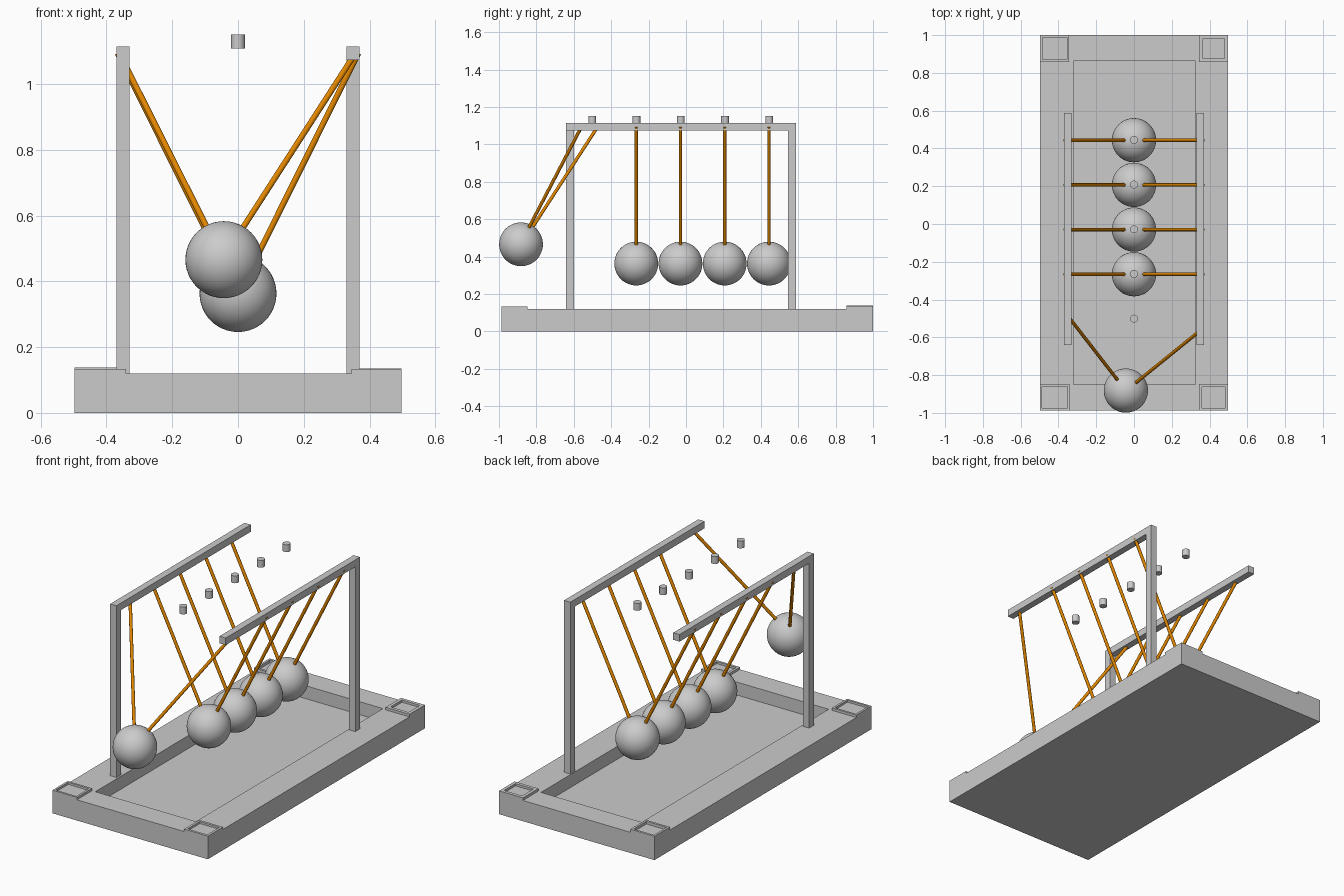
import bpy, bmesh
from mathutils import Vector, Matrix

if "Cube" in bpy.data.objects:
    bpy.data.objects.remove(bpy.data.objects["Cube"])


def finish(bm, name, smooth=False, mat=None):
    bmesh.ops.recalc_face_normals(bm, faces=bm.faces)
    for f in bm.faces:
        f.smooth = smooth and len(f.verts) <= 4
    mesh = bpy.data.meshes.new(name)
    bm.to_mesh(mesh)
    bm.free()
    if mat:
        mesh.materials.append(mat)
    ob = bpy.data.objects.new(name, mesh)
    bpy.context.collection.objects.link(ob)
    return ob


def box(name, lo, hi):
    lo, hi = Vector(lo), Vector(hi)
    bm = bmesh.new()
    bmesh.ops.create_cube(bm, size=1, matrix=Matrix.Translation((lo + hi) / 2)
                          @ Matrix.Diagonal((*(hi - lo), 1)))
    return finish(bm, name)


def tray(name, outer, inner, z0, z1, floor):
    """Block with a rectangular recess; outer / inner are (x0, x1, y0, y1)."""
    bm = bmesh.new()
    rings = []
    for (x0, x1, y0, y1), z in ((outer, z0), (outer, z1), (inner, z1), (inner, floor)):
        rings.append([bm.verts.new((x, y, z))
                      for x, y in ((x0, y0), (x1, y0), (x1, y1), (x0, y1))])
    for a, b in zip(rings, rings[1:]):
        for i in range(4):
            j = (i + 1) % 4
            bm.faces.new((a[i], a[j], b[j], b[i]))
    bm.faces.new(rings[0][::-1])
    bm.faces.new(rings[-1])
    return finish(bm, name)


def rod(name, a, b, r, sides=16, mat=None):
    a, b = Vector(a), Vector(b)
    d = b - a
    bm = bmesh.new()
    bmesh.ops.create_cone(bm, cap_ends=True, segments=sides, radius1=r, radius2=r,
                          depth=d.length, matrix=Matrix.Translation((a + b) / 2)
                          @ d.to_track_quat('Z', 'Y').to_matrix().to_4x4())
    return finish(bm, name, True, mat)


def ball(name, c, r):
    bm = bmesh.new()
    bmesh.ops.create_uvsphere(bm, u_segments=48, v_segments=24, radius=r,
                              matrix=Matrix.Translation(c))
    return finish(bm, name, True)


copper = bpy.data.materials.new("string_orange")
copper.diffuse_color = (0.75, 0.24, 0.0, 1)
copper.use_nodes = True
copper.node_tree.nodes["Principled BSDF"].inputs["Base Color"].default_value = copper.diffuse_color

# Base tray with four raised corner pads
FRONT, BACK = -0.987, 1.0
tray("base", (-0.498, 0.498, FRONT, BACK), (-0.32, 0.325, -0.849, 0.863), 0, 0.12, 0.045)
pads = {
    "back_left": (-0.498, -0.343, 0.858, BACK, 0.138, 0.013),
    "back_right": (0.345, 0.498, 0.858, BACK, 0.135, 0.019),
    "front_left": (-0.498, -0.341, FRONT, -0.848, 0.134, 0.012),
    "front_right": (0.345, 0.498, FRONT, -0.848, 0.134, 0.014),
}
for key, (x0, x1, y0, y1, top, rim) in pads.items():
    tray("corner_pad_" + key, (x0, x1, y0, y1),
         (x0 + rim, x1 - rim, y0 + rim, y1 - rim), 0.115, top, 0.122)

# Two top beams, each held by a single post at opposite ends
for side, s, py in (("left", -1, -0.641), ("right", 1, 0.545)):
    xs = sorted((s * 0.33, s * 0.37))
    box("beam_" + side, (xs[0], -0.641, 1.074), (xs[1], 0.588, 1.115))
    box("post_" + side, (xs[0], py, 0.11), (xs[1], py + 0.043, 1.074))

# Hanging balls with their pairs of strings
R = 0.117
STEP = 0.2365
for i in range(4):
    y = -0.266 + STEP * i
    ball(f"ball_{i + 2}", (0, y, 0.363), R)
    for side, s in (("left", -1), ("right", 1)):
        rod(f"string_{side}_{i + 2}", (s * 0.045, y, 0.45), (s * 0.366, y, 1.094),
            0.009, mat=copper)

# Swung-out ball
ball("ball_1_raised", (-0.043, -0.882, 0.466), R)
rod("string_left_1", (-0.08, -0.835, 0.535), (-0.36, -0.474, 1.092), 0.009, mat=copper)
rod("string_right_1", (0.0, -0.848, 0.54), (0.356, -0.56, 1.092), 0.009, mat=copper)

# Small pegs floating above the ball line
for i in range(5):
    y = -0.501 + STEP * i
    rod(f"peg_{i + 1}", (0, y, 1.109), (0, y, 1.151), 0.021, 24)
